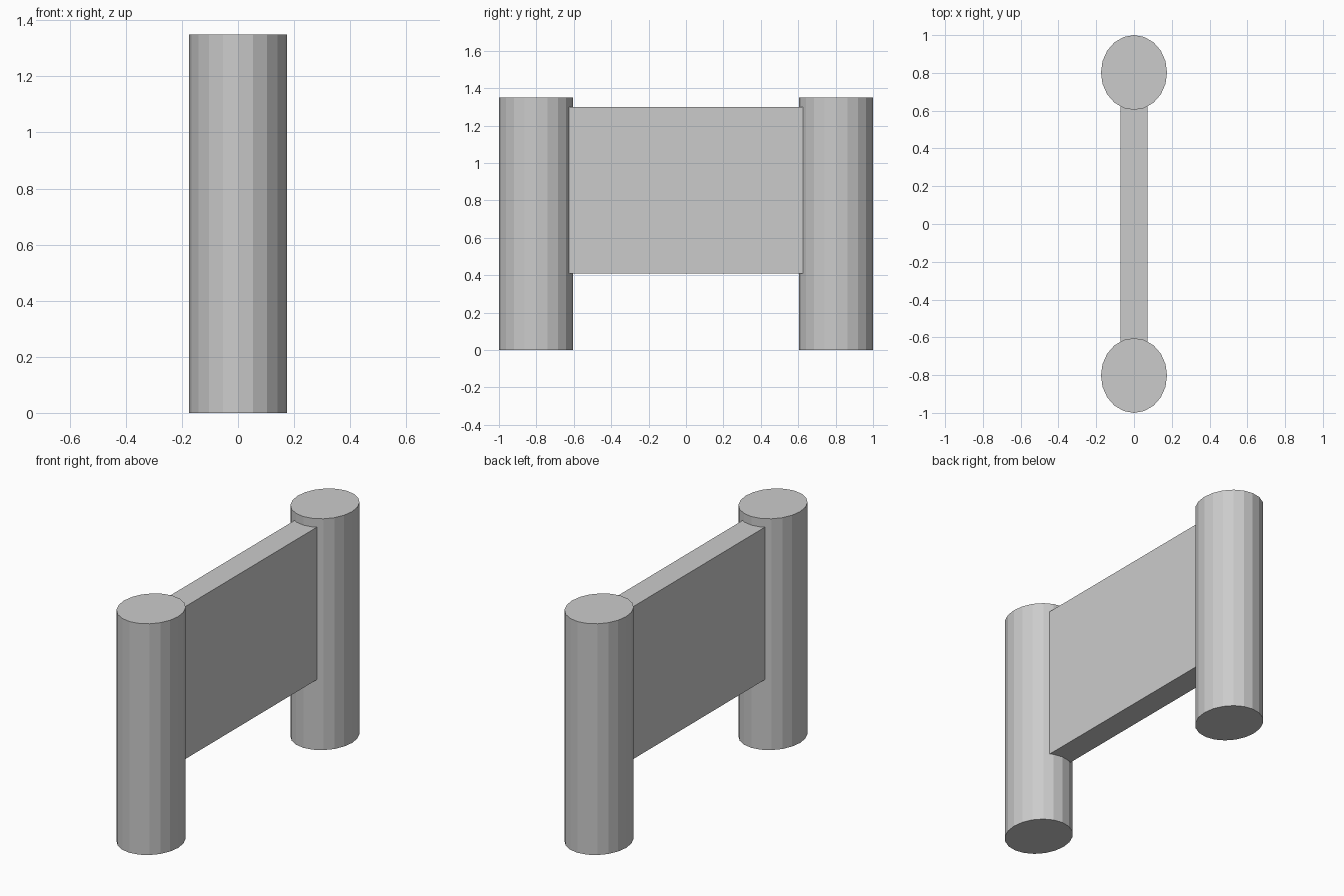
import bpy

if "Cube" in bpy.data.objects:
    bpy.data.objects.remove(bpy.data.objects["Cube"])


def post(name, y):
    # Twenty-sided, slightly oval upright
    bpy.ops.mesh.primitive_cylinder_add(vertices=20, radius=1, depth=1.35,
                                        location=(0, y, 0.675))
    ob = bpy.context.object
    ob.name = name
    ob.scale = (0.175, 0.198, 1)
    bpy.ops.object.transform_apply(location=False, rotation=False, scale=True)


# End posts
post("front_post", -0.802)
post("back_post", 0.802)

# Panel, with its ends embedded in the posts
bpy.ops.mesh.primitive_cube_add(size=1, location=(0, 0, 0.855))
panel = bpy.context.object
panel.name = "panel"
panel.scale = (0.145, 1.36, 0.89)
bpy.ops.object.transform_apply(location=False, rotation=False, scale=True)
